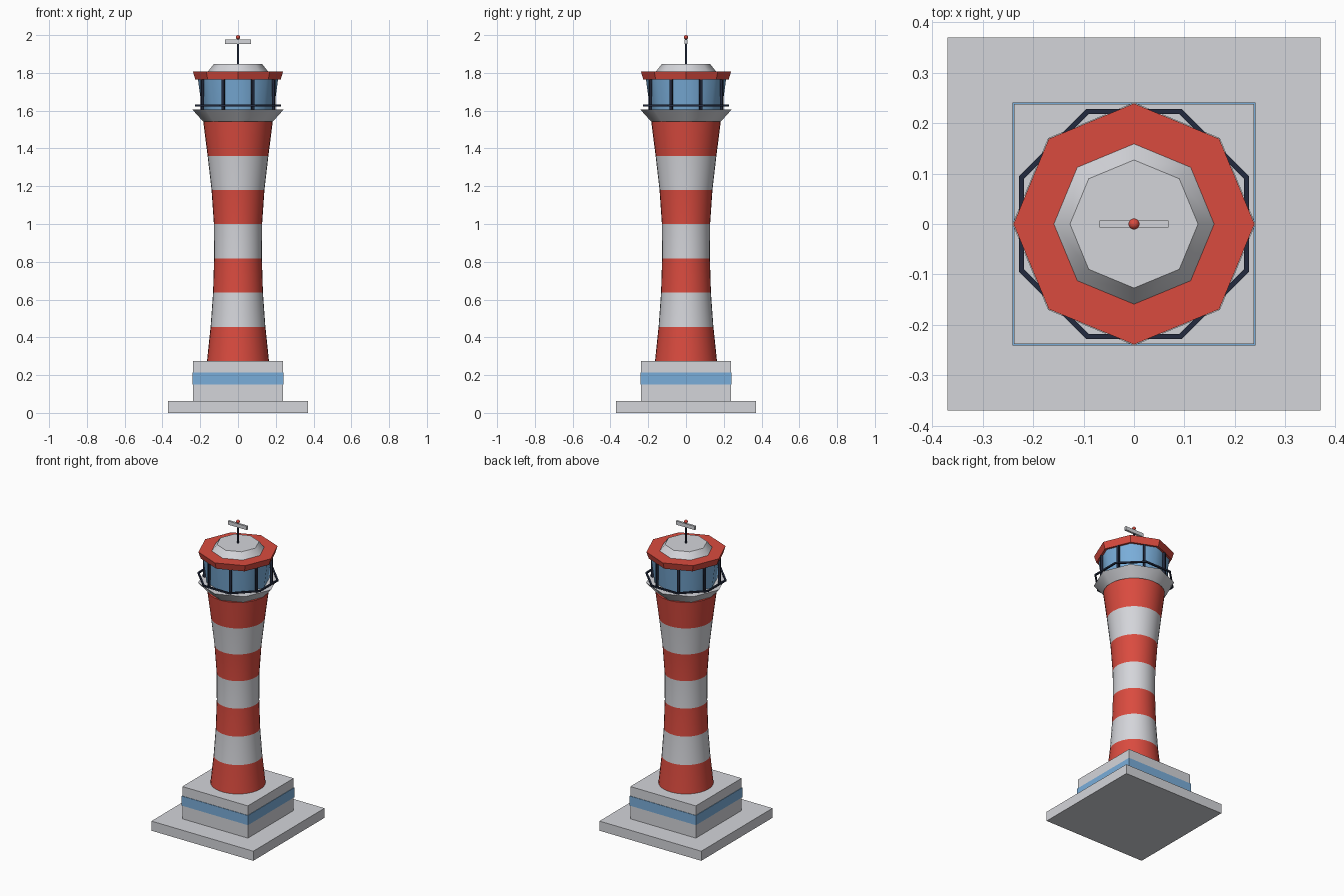
import bpy, bmesh, math
from mathutils import Vector

if "Cube" in bpy.data.objects:
    bpy.data.objects.remove(bpy.data.objects["Cube"])


def srgb(r, g, b):
    f = lambda c: c / 12.92 if c <= 0.04045 else ((c + 0.055) / 1.055) ** 2.4
    return (f(r / 255), f(g / 255), f(b / 255), 1)


def material(name, rgb):
    m = bpy.data.materials.new(name)
    m.diffuse_color = srgb(*rgb)
    m.use_nodes = True
    m.node_tree.nodes["Principled BSDF"].inputs["Base Color"].default_value = m.diffuse_color
    return m


RED = material("red paint", (218, 75, 63))
WHITE = material("pale grey", (212, 213, 218))
BLUE = material("blue glass", (122, 174, 218))
NAVY = material("dark navy", (34, 42, 62))


def finish(bm, name, mats, smooth=None):
    bmesh.ops.recalc_face_normals(bm, faces=bm.faces)
    me = bpy.data.meshes.new(name)
    bm.to_mesh(me)
    bm.free()
    ob = bpy.data.objects.new(name, me)
    bpy.context.collection.objects.link(ob)
    for m in mats:
        me.materials.append(m)
    if smooth:
        bpy.ops.object.select_all(action='DESELECT')
        ob.select_set(True)
        bpy.context.view_layer.objects.active = ob
        bpy.ops.object.shade_smooth_by_angle(angle=math.radians(smooth))
    return ob


def lathe(name, profile, sides, mats, smooth=None, turn=0.0, closed=False, rule=None):
    """Revolve (radius, z) points; open profiles are capped, closed ones make a ring."""
    bm = bmesh.new()
    rings = []
    for r, z in profile:
        rings.append([bm.verts.new((r * math.cos(turn + 2 * math.pi * i / sides),
                                    r * math.sin(turn + 2 * math.pi * i / sides), z))
                      for i in range(sides)])
    pairs = list(zip(rings, rings[1:]))
    if closed:
        pairs.append((rings[-1], rings[0]))
    else:
        bm.faces.new(rings[0])
        bm.faces.new(rings[-1])
    for k, (a, b) in enumerate(pairs):
        for i in range(sides):
            j = (i + 1) % sides
            f = bm.faces.new((a[i], a[j], b[j], b[i]))
            if rule:
                f.material_index = rule(k)
    return finish(bm, name, mats, smooth)


def box(name, size, z0, z1, mat, at=(0, 0), turn=0.0):
    bm = bmesh.new()
    bmesh.ops.create_cube(bm, size=1)
    bmesh.ops.scale(bm, vec=(size[0], size[1], z1 - z0), verts=bm.verts)
    ob = finish(bm, name, [mat])
    ob.location = (at[0], at[1], (z0 + z1) / 2)
    ob.rotation_euler.z = turn
    return ob


# Stepped square base with a blue band
box("base_slab", (0.74, 0.74), 0, 0.063, WHITE)
box("base_block", (0.476, 0.476), 0.063, 0.275, WHITE)
box("base_band", (0.482, 0.482), 0.15, 0.213, BLUE)

# Waisted tower with seven alternating stripes
radii = [0.164, 0.145, 0.132, 0.1265, 0.1275, 0.140, 0.161, 0.184]
step = (1.542 - 0.275) / 7
lathe("tower", [(r, 0.275 + step * i) for i, r in enumerate(radii)], 32,
      [RED, WHITE], smooth=30, rule=lambda k: k % 2)

# Gallery, glazed lantern room and roof, all eight-sided
lathe("gallery", [(0.184, 1.542), (0.241, 1.605)], 8, [WHITE], smooth=46)
lathe("lantern_glass", [(0.19, 1.605), (0.212, 1.765)], 8, [BLUE], smooth=46)
lathe("roof_brim", [(0.226, 1.765), (0.239, 1.808)], 8, [RED])
lathe("roof_cap", [(0.159, 1.808), (0.127, 1.848)], 8, [WHITE], smooth=42)

# Window bars and gallery railing, turned half a side
half = math.pi / 8
for i in range(8):
    a = half + i * math.pi / 4
    box(f"window_bar_{i + 1}", (0.014, 0.014), 1.605, 1.766, NAVY,
        (0.204 * math.cos(a), 0.204 * math.sin(a)), a)
lathe("gallery_railing", [(0.236, 1.622), (0.247, 1.622), (0.247, 1.632), (0.236, 1.632)],
      8, [NAVY], turn=half, closed=True)

# Mast with cross bar and red lamp
lathe("mast", [(0.006, 1.845), (0.006, 1.985)], 8, [NAVY], smooth=46)
box("mast_cross_bar", (0.137, 0.014), 1.953, 1.977, WHITE)
bm = bmesh.new()
bmesh.ops.create_uvsphere(bm, u_segments=16, v_segments=10, radius=0.011)
bmesh.ops.translate(bm, vec=Vector((0, 0, 1.989)), verts=bm.verts)
finish(bm, "mast_lamp", [RED], smooth=60)
